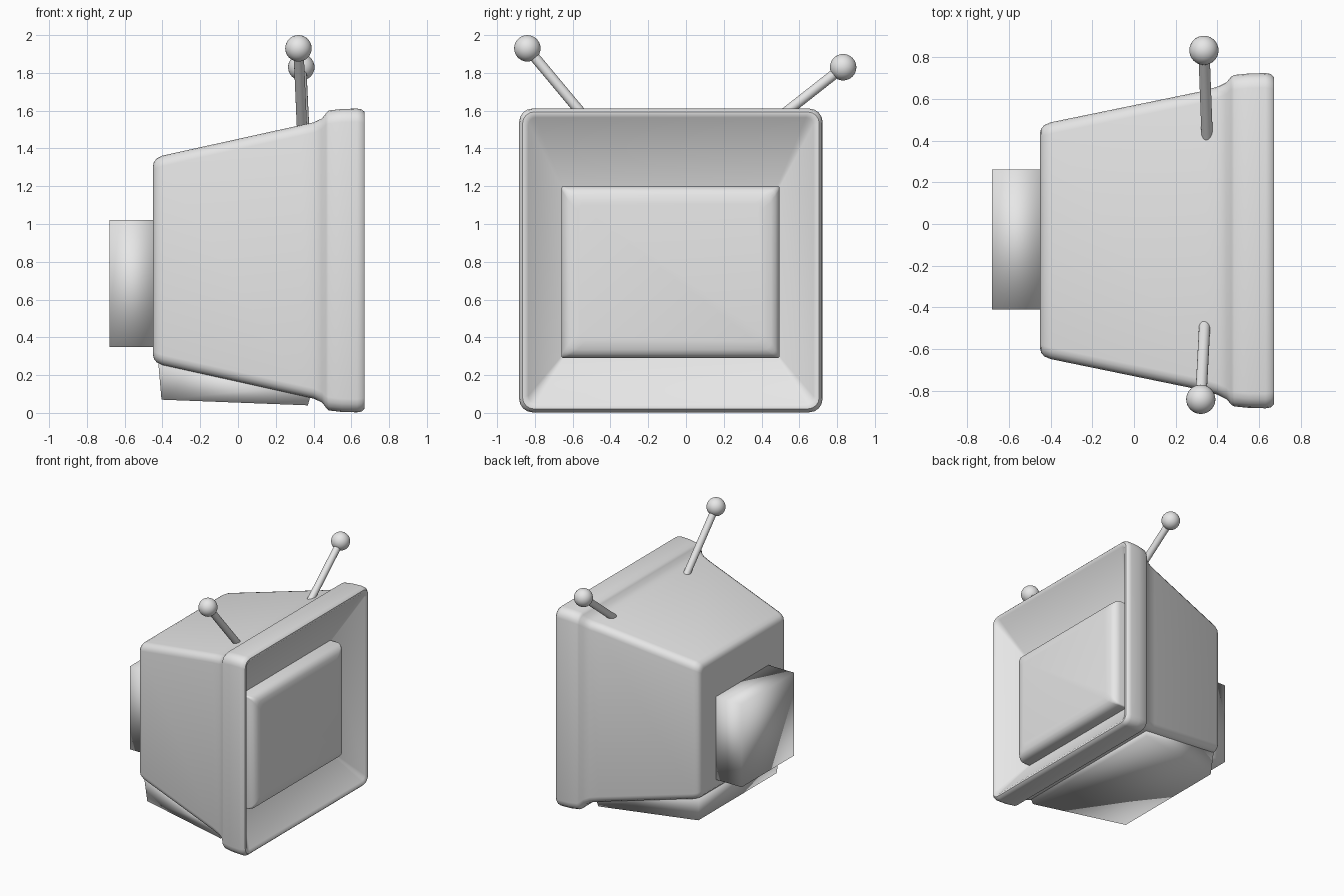
import bpy, bmesh, math
from mathutils import Vector

if "Cube" in bpy.data.objects:
    bpy.data.objects.remove(bpy.data.objects["Cube"])

grey = bpy.data.materials.new("plain_grey")
grey.diffuse_color = (0.8, 0.8, 0.8, 1)
grey.use_nodes = True
grey.node_tree.nodes["Principled BSDF"].inputs["Base Color"].default_value = grey.diffuse_color


def finish(name, bm, angle=40):
    """Store the bmesh as a smooth object, sharp above the given angle."""
    bmesh.ops.recalc_face_normals(bm, faces=bm.faces[:])
    for f in bm.faces:
        f.smooth = True
    for e in bm.edges:
        e.smooth = e.calc_face_angle(0) < math.radians(angle)
    me = bpy.data.meshes.new(name)
    bm.to_mesh(me)
    bm.free()
    me.materials.append(grey)
    ob = bpy.data.objects.new(name, me)
    bpy.context.collection.objects.link(ob)
    return ob


def loft(name, rings, seg=4, angle=40):
    """Rounded rectangles (x, centre y, centre z, half y, half z, radius) joined along x."""
    bm = bmesh.new()
    loops = []
    for x, cy, cz, hy, hz, r in rings:
        loop = []
        for k, (sy, sz) in enumerate([(1, 1), (-1, 1), (-1, -1), (1, -1)]):
            for i in range(seg + 1):
                a = math.pi / 2 * (k + i / seg)
                loop.append(bm.verts.new((x, cy + sy * (hy - r) + r * math.cos(a),
                                          cz + sz * (hz - r) + r * math.sin(a))))
        loops.append(loop)
    for a, b in zip(loops, loops[1:]):
        for i in range(len(a)):
            j = (i + 1) % len(a)
            bm.faces.new((a[i], a[j], b[j], b[i]))
    bm.faces.new(loops[0])
    bm.faces.new(loops[-1])
    return finish(name, bm, angle)


def block(name, corners, angle):
    """Eight-cornered block: bottom four corners, then top four."""
    bm = bmesh.new()
    v = [bm.verts.new(c) for c in corners]
    bm.faces.new(v[:4])
    bm.faces.new(v[4:])
    for i in range(4):
        j = (i + 1) % 4
        bm.faces.new((v[i], v[j], v[4 + j], v[4 + i]))
    return finish(name, bm, angle)


CY, CZ = -0.08, 0.807

# cabinet: rounded back, tapered body, flared frame and sunken bezel in one skin
shell = [(-0.45, 0.515, 0.50, 0.03), (-0.445, 0.537, 0.522, 0.04),
         (-0.43, 0.554, 0.540, 0.05), (-0.40, 0.567, 0.555, 0.055),
         (0.33, 0.717, 0.716, 0.055), (0.40, 0.738, 0.731, 0.055),
         (0.445, 0.760, 0.752, 0.055), (0.465, 0.785, 0.778, 0.06),
         (0.48, 0.794, 0.794, 0.07), (0.55, 0.801, 0.802, 0.07),
         (0.63, 0.803, 0.804, 0.07), (0.655, 0.799, 0.800, 0.07),
         (0.67, 0.785, 0.786, 0.06), (0.67, 0.770, 0.771, 0.05),
         (0.66, 0.755, 0.757, 0.04)]
rings = [(x, CY, CZ, hy, hz, r) for x, hy, hz, r in shell]
rings.append((0.48, -0.082, 0.745, 0.57, 0.447, 0.01))
loft("cabinet", rings)

# bulging screen standing out of the bezel
loft("screen", [(x, -0.082, 0.745, 0.578 - d, 0.455 - d, r) for x, d, r in
                [(0.45, 0, 0.012), (0.555, 0, 0.012), (0.58, 0.007, 0.02),
                 (0.60, 0.022, 0.03), (0.612, 0.045, 0.04), (0.62, 0.09, 0.04)]])

# wedge-shaped stand under the body
block("stand", [(-0.405, CY - 0.50, 0.07), (0.37, CY - 0.67, 0.04),
                (0.37, CY + 0.67, 0.04), (-0.405, CY + 0.50, 0.07),
                (-0.425, CY - 0.52, 0.30), (0.40, CY - 0.69, 0.15),
                (0.40, CY + 0.69, 0.15), (-0.425, CY + 0.52, 0.30)], 180)

# box on the back
x0, x1, y0, y1 = -0.68, -0.44, -0.41, 0.26
block("back_box", [(x, y, z) for z in (0.35, 1.02)
                   for x, y in ((x0, y0), (x1, y0), (x1, y1), (x0, y1))], 180)

# two antennas, each a thin rod with a ball on the end
for side, foot, tip in (("left", (0.34, -0.46, 1.475), (0.32, -0.84, 1.93)),
                        ("right", (0.352, 0.38, 1.475), (0.335, 0.832, 1.83))):
    foot, tip = Vector(foot), Vector(tip)
    d = tip - foot
    bm = bmesh.new()
    bmesh.ops.create_cone(bm, cap_ends=True, segments=20, radius1=0.027,
                          radius2=0.027, depth=d.length)
    rod = finish(side + "_antenna_rod", bm)
    rod.location = (foot + tip) / 2
    rod.rotation_euler = d.to_track_quat('Z', 'Y').to_euler()
    bm = bmesh.new()
    bmesh.ops.create_uvsphere(bm, u_segments=32, v_segments=16, radius=0.07)
    finish(side + "_antenna_ball", bm).location = tip
